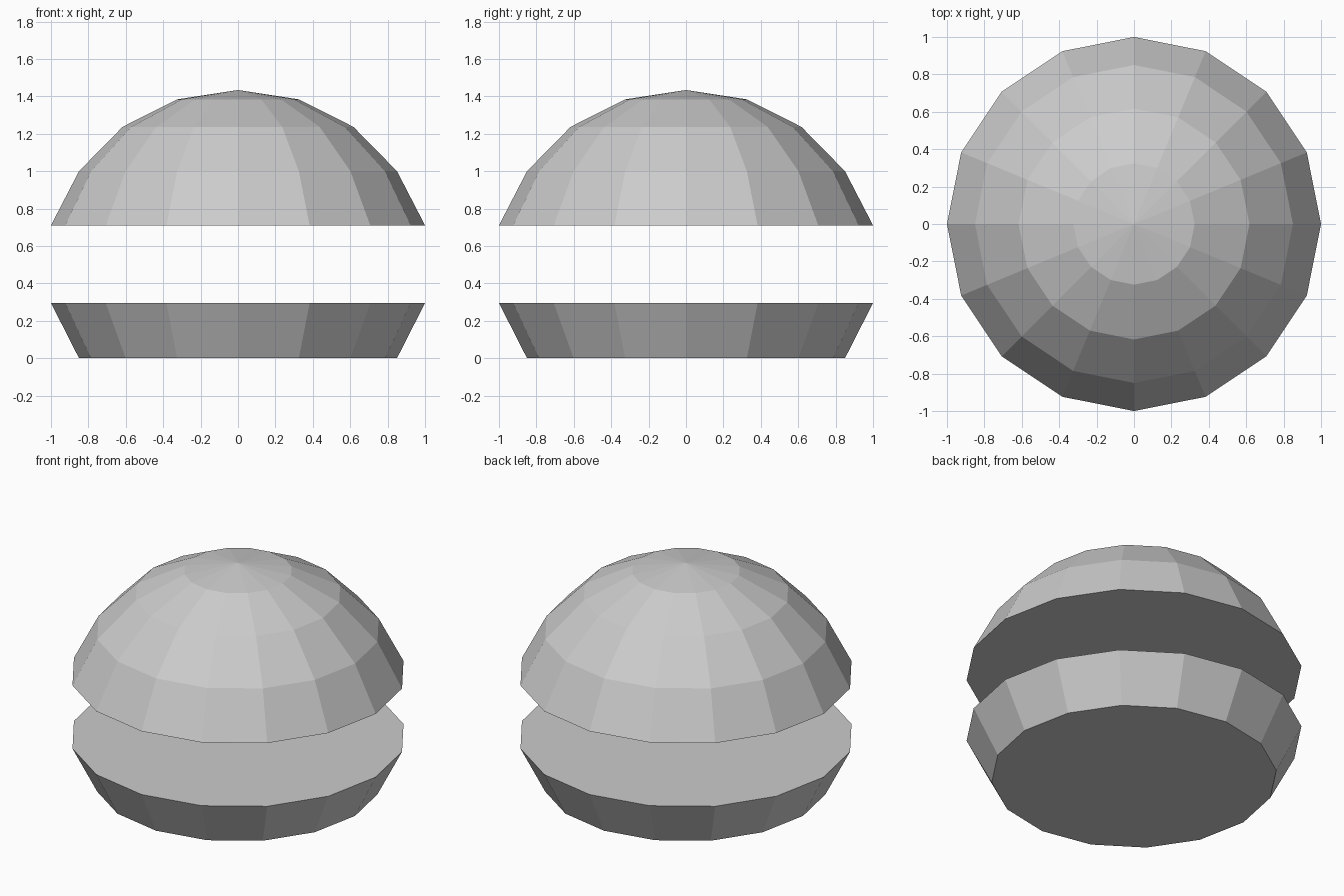
import bpy, bmesh, math

if "Cube" in bpy.data.objects:
    bpy.data.objects.remove(bpy.data.objects["Cube"])

SIDES = 16


def lathe(name, profile):
    """Spin (radius, z) points into a closed, flat-faced solid; radius 0 makes a tip."""
    bm = bmesh.new()
    rings = []
    for r, z in profile:
        count = SIDES if r > 0 else 1
        rings.append([bm.verts.new((r * math.cos(2 * math.pi * i / SIDES),
                                    r * math.sin(2 * math.pi * i / SIDES), z))
                      for i in range(count)])
    for low, high in zip(rings, rings[1:]):
        for i in range(SIDES):
            j = (i + 1) % SIDES
            if len(high) == 1:
                bm.faces.new((low[i], low[j], high[0]))
            else:
                bm.faces.new((low[i], low[j], high[j], high[i]))
    # Flat caps on open ends
    bm.faces.new(rings[0][::-1])
    if len(rings[-1]) > 1:
        bm.faces.new(rings[-1])
    bmesh.ops.recalc_face_normals(bm, faces=bm.faces)
    mesh = bpy.data.meshes.new(name)
    bm.to_mesh(mesh)
    bm.free()
    obj = bpy.data.objects.new(name, mesh)
    bpy.context.collection.objects.link(obj)
    return obj


# Lower half: shallow flared slab
lathe("bottom_bun", [(0.85, 0.0), (1.0, 0.295)])

# Upper half: faceted dome with flat underside
lathe("top_bun", [(1.0, 0.71), (0.85, 1.0), (0.617, 1.237),
                  (0.324, 1.384), (0.0, 1.434)])
